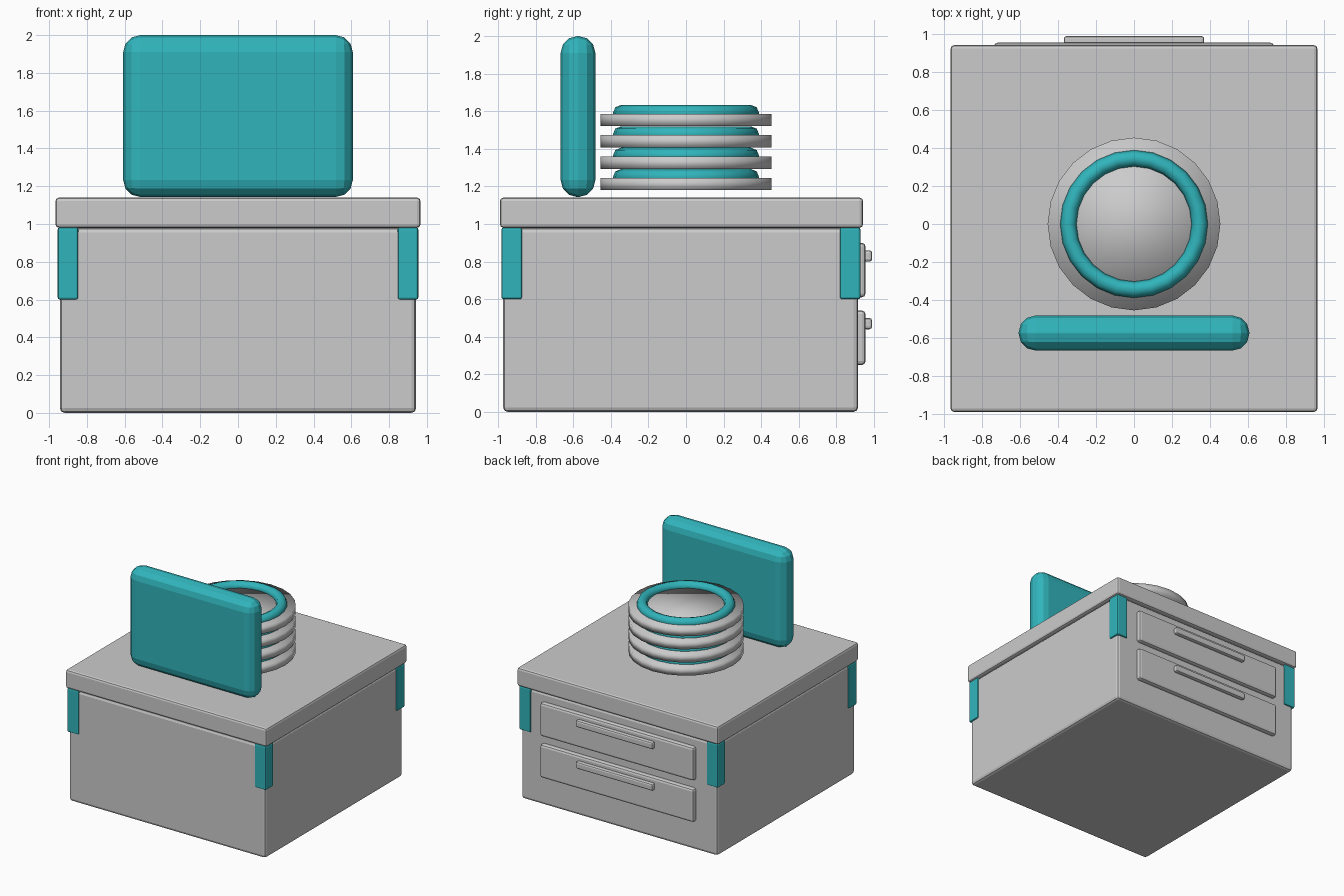
import bpy

if "Cube" in bpy.data.objects:
    bpy.data.objects.remove(bpy.data.objects["Cube"])

teal = bpy.data.materials.new("teal")
teal.diffuse_color = (0.03, 0.46, 0.50, 1)
teal.use_nodes = True
teal.node_tree.nodes["Principled BSDF"].inputs["Base Color"].default_value = teal.diffuse_color


def finish(name, mat=None):
    ob = bpy.context.object
    ob.name = name
    if mat:
        ob.data.materials.append(mat)
    return ob


def box(name, x, y, z, bevel, segments=2, mat=None):
    """Bevelled box from (min, max) ranges."""
    ranges = (x, y, z)
    bpy.ops.mesh.primitive_cube_add(size=1, location=[(a + b) / 2 for a, b in ranges])
    ob = finish(name, mat)
    ob.scale = [b - a for a, b in ranges]
    bpy.ops.object.transform_apply(location=False, rotation=False, scale=True)
    mod = ob.modifiers.new("bevel", 'BEVEL')
    mod.width = bevel
    mod.segments = segments
    return ob


# Desk body and top slab
box("desk_body", (-0.943, 0.943), (-0.973, 0.916), (0.0, 0.98), 0.025)
box("desk_top", (-0.966, 0.966), (-0.99, 0.942), (0.98, 1.14), 0.018)

# Corner guards under the slab
for sx, side in ((-1, "left"), (1, "right")):
    x = sorted((sx * 0.845, sx * 0.955))
    for y, end in (((-0.982, -0.872), "front"), ((0.818, 0.928), "back")):
        box(f"corner_guard_{end}_{side}", x, y, (0.60, 0.982), 0.012, mat=teal)

# Drawers with handles on the back
for i, z in enumerate((0.25, 0.61)):
    box(f"drawer_{i + 1}", (-0.738, 0.738), (0.88, 0.955), (z, z + 0.29), 0.02)
    box(f"drawer_handle_{i + 1}", (-0.37, 0.37), (0.945, 0.99),
        (z + 0.19, z + 0.25), 0.014)

# Upright screen panel
box("screen_panel", (-0.608, 0.608), (-0.667, -0.482), (1.143, 2.0), 0.09, 3, teal)

# Stack of discs, each topped by a glowing ring
for i in range(4):
    z = 1.18 + i * 0.1137
    bpy.ops.mesh.primitive_cylinder_add(vertices=24, radius=0.455, depth=0.065,
                                        location=(0, 0, z + 0.0325))
    finish(f"stack_disc_{i + 1}")
    bpy.ops.object.shade_smooth()
    bpy.ops.mesh.primitive_torus_add(major_segments=24, minor_segments=8,
                                     major_radius=0.346, minor_radius=0.043,
                                     location=(0, 0, z + 0.069))
    finish(f"stack_ring_{i + 1}", teal)
    bpy.ops.object.shade_smooth()
